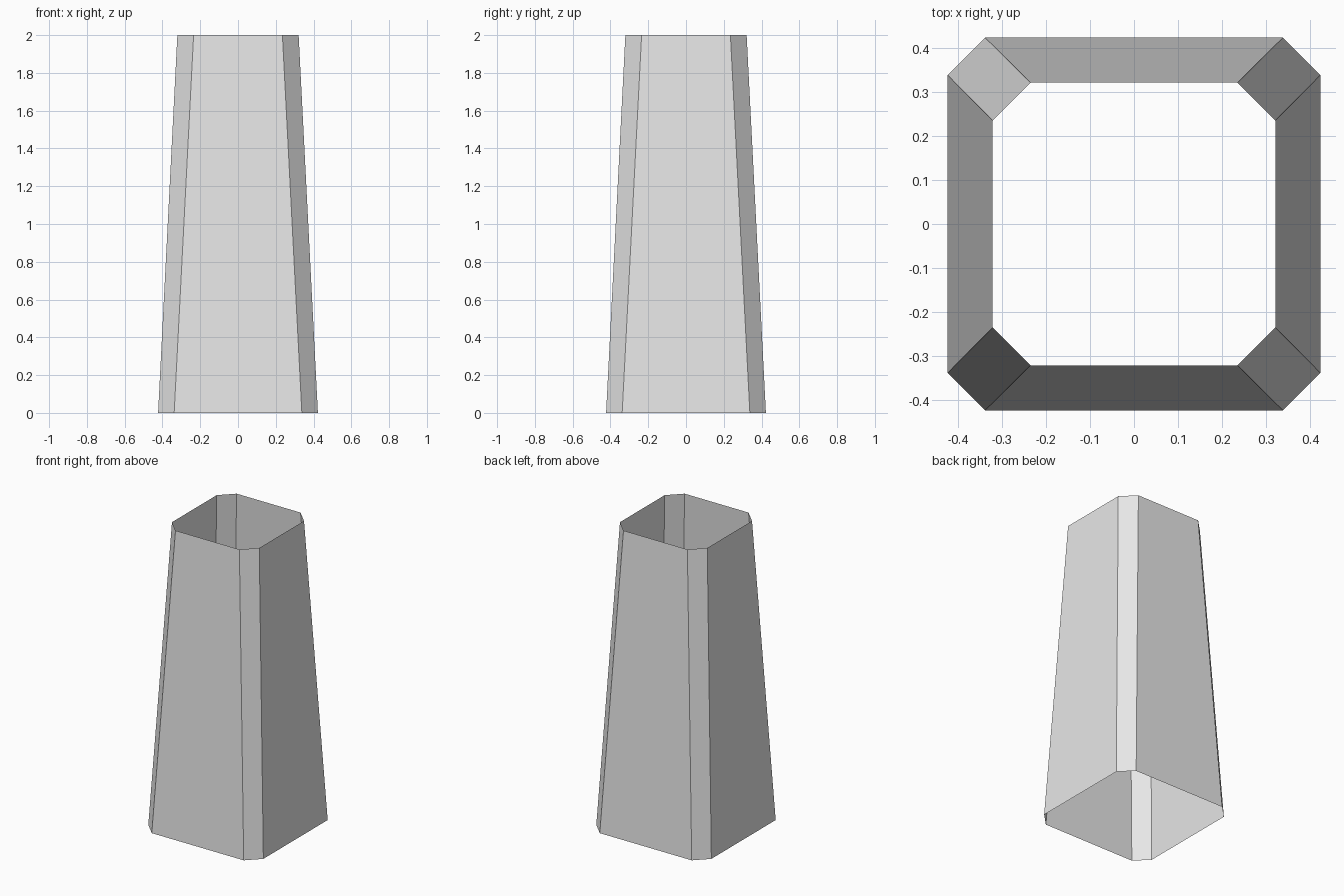
import bpy
import bmesh

cube = bpy.data.objects.get("Cube")
if cube:
    bpy.data.objects.remove(cube, do_unlink=True)


def make_material(name, colour):
    mat = bpy.data.materials.new(name)
    mat.use_nodes = True
    mat.diffuse_color = colour
    mat.node_tree.nodes["Principled BSDF"].inputs["Base Color"].default_value = colour
    return mat


def chamfered_ring(bm, half, flat, z):
    """Square with cut corners, listed counter-clockwise from above."""
    ring = []
    x, y, u, v = half, -flat, half, flat
    for _ in range(4):
        ring += [bm.verts.new((x, y, z)), bm.verts.new((u, v, z))]
        x, y, u, v = -y, x, -v, u
    return ring


# Tapered shell, open at both ends
bm = bmesh.new()
bottom = chamfered_ring(bm, 0.423, 0.338, 0)
top = chamfered_ring(bm, 0.321, 0.235, 2)
for i in range(len(bottom)):
    j = (i + 1) % len(bottom)
    bm.faces.new((bottom[i], bottom[j], top[j], top[i]))

mesh = bpy.data.meshes.new("tapered_shell")
bm.to_mesh(mesh)
bm.free()
mesh.materials.append(make_material("light grey", (0.8, 0.8, 0.8, 1)))
shell = bpy.data.objects.new("tapered_shell", mesh)
bpy.context.collection.objects.link(shell)
